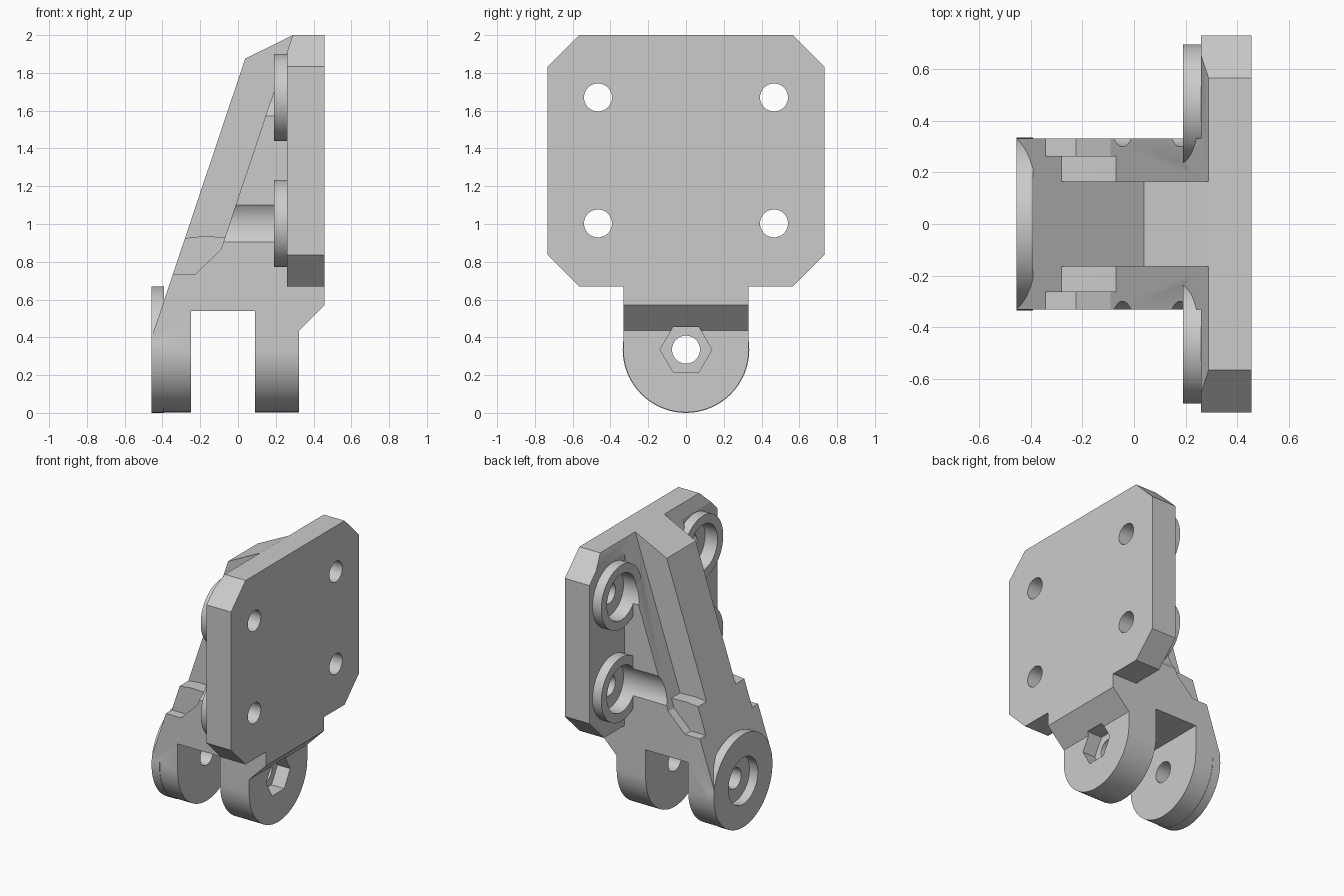
import bpy, bmesh, math
from mathutils import Vector

if "Cube" in bpy.data.objects:
    bpy.data.objects.remove(bpy.data.objects["Cube"])

grey = bpy.data.materials.new("light_grey")
grey.diffuse_color = (0.6, 0.6, 0.6, 1)
grey.use_nodes = True
grey.node_tree.nodes["Principled BSDF"].inputs["Base Color"].default_value = grey.diffuse_color


def prism(name, axis, pts, a, b):
    """Extrude a 2D profile along x (points are y,z) or y (points are x,z)."""
    place = (lambda p, t: (t, p[0], p[1])) if axis == 'x' else (lambda p, t: (p[0], t, p[1]))
    bm = bmesh.new()
    lo = [bm.verts.new(place(p, a)) for p in pts]
    hi = [bm.verts.new(place(p, b)) for p in pts]
    bm.faces.new(lo)
    bm.faces.new(hi)
    n = len(pts)
    for i in range(n):
        j = (i + 1) % n
        bm.faces.new((lo[i], lo[j], hi[j], hi[i]))
    bmesh.ops.recalc_face_normals(bm, faces=bm.faces)
    me = bpy.data.meshes.new(name)
    bm.to_mesh(me)
    bm.free()
    me.materials.append(grey)
    ob = bpy.data.objects.new(name, me)
    bpy.context.collection.objects.link(ob)
    return ob


def arc(cy, cz, r, n=64, start=0.0, sweep=math.tau, closed=True):
    steps = n if closed else n + 1
    return [(cy + r * math.cos(start + sweep * i / n),
             cz + r * math.sin(start + sweep * i / n)) for i in range(steps)]


def combine(target, tool, op):
    """Apply a boolean and remove the tool."""
    m = target.modifiers.new(op, 'BOOLEAN')
    m.operation, m.solver, m.object = op, 'EXACT', tool
    bpy.context.view_layer.objects.active = target
    bpy.ops.object.modifier_apply(modifier=m.name)
    tool.hide_render = True
    bpy.data.objects.remove(tool)


def front_x(z):   # sloping front of the centre rib
    return -0.457 + (z - 0.40) * 0.495 / 1.475


def shoulder_x(z):  # parallel slope of the wide body and plate top
    return 0.29 - (2.0 - z) * 0.495 / 1.475


W, R, CZ = 0.332, 0.335, 0.335
BACK, FRONT = 0.457, -0.457

# wide body with two lugs, rounded below
body = prism("hinge_bracket", 'y', [
    (FRONT, -0.1), (FRONT, 0.40), (front_x(0.735), 0.735), (-0.225, 0.735),
    (shoulder_x(0.865), 0.865), (shoulder_x(1.99), 1.99), (0.40, 1.99), (0.40, 0.68), (BACK, 0.68),
    (BACK, 0.57), (0.322, 0.435), (0.322, -0.1), (0.09, -0.1), (0.09, 0.54),
    (-0.25, 0.54), (-0.25, -0.1)], -W, W)
outline = [(W, 2.2)] + arc(0, CZ, W, 48, 0, -math.pi, False) + [(-W, 2.2)]
combine(body, prism("outline", 'x', outline, -1, 1), 'INTERSECT')

# stepped shelf and centre rib
combine(body, prism("shelf", 'y', [
    (front_x(0.70), 0.70), (front_x(0.925), 0.925), (-0.19, 0.935), (-0.06, 0.93),
    (0.10, 0.93), (0.10, 0.70)], -0.265, 0.265), 'UNION')
combine(body, prism("rib", 'y', [
    (front_x(0.62), 0.62), (front_x(1.875), 1.875), (0.29, 2.0), (0.36, 2.0),
    (0.36, 0.62)], -0.166, 0.166), 'UNION')

# mounting plate with clipped corners, top edge bevelled along the shoulder slope
h, c = 0.732, 0.566
plate = prism("plate", 'x', [
    (-c, 2), (c, 2), (h, 1.835), (h, 0.836), (c, 0.67), (-c, 0.67),
    (-h, 0.836), (-h, 1.835)], 0.26, BACK)
bm = bmesh.new()
bm.from_mesh(plate.data)
cut = bmesh.ops.bisect_plane(bm, geom=bm.verts[:] + bm.edges[:] + bm.faces[:],
                             plane_co=(0.29, 0, 2), plane_no=Vector((-1.475, 0, 0.495)),
                             clear_outer=True)
bmesh.ops.holes_fill(bm, edges=[e for e in bm.edges if e.is_boundary])
bmesh.ops.recalc_face_normals(bm, faces=bm.faces)
bm.to_mesh(plate.data)
bm.free()
combine(body, plate, 'UNION')

# front pivot disc
combine(body, prism("pivot_disc", 'x', arc(0, CZ, R, 96), FRONT, -0.393), 'UNION')

# screw collars, counterbores with side grooves, and screw holes
spots = [(s * 0.466, z) for s in (-1, 1) for z in (1.003, 1.67)]
for y, z in spots:
    combine(body, prism("collar", 'x', arc(y, z, 0.231), 0.19, 0.35), 'UNION')
for y, z in spots:
    combine(body, prism("counterbore", 'x', arc(y, z, 0.166), -1, 0.29), 'DIFFERENCE')
    combine(body, prism("screw_hole", 'x', arc(y, z, 0.074, 40), 0.2, 1), 'DIFFERENCE')

# pivot bore, bolt head recess and hexagonal nut recess
combine(body, prism("pivot_bore", 'x', arc(0, CZ, 0.074, 40), -1, 1), 'DIFFERENCE')
combine(body, prism("head_recess", 'x', arc(0, CZ, 0.168), -1, -0.39), 'DIFFERENCE')
combine(body, prism("nut_recess", 'x', arc(0, CZ, 0.137, 6), 0.22, 1), 'DIFFERENCE')

bpy.ops.object.select_all(action='DESELECT')
body.select_set(True)
bpy.context.view_layer.objects.active = body
bpy.ops.object.shade_smooth_by_angle(angle=math.radians(25))
